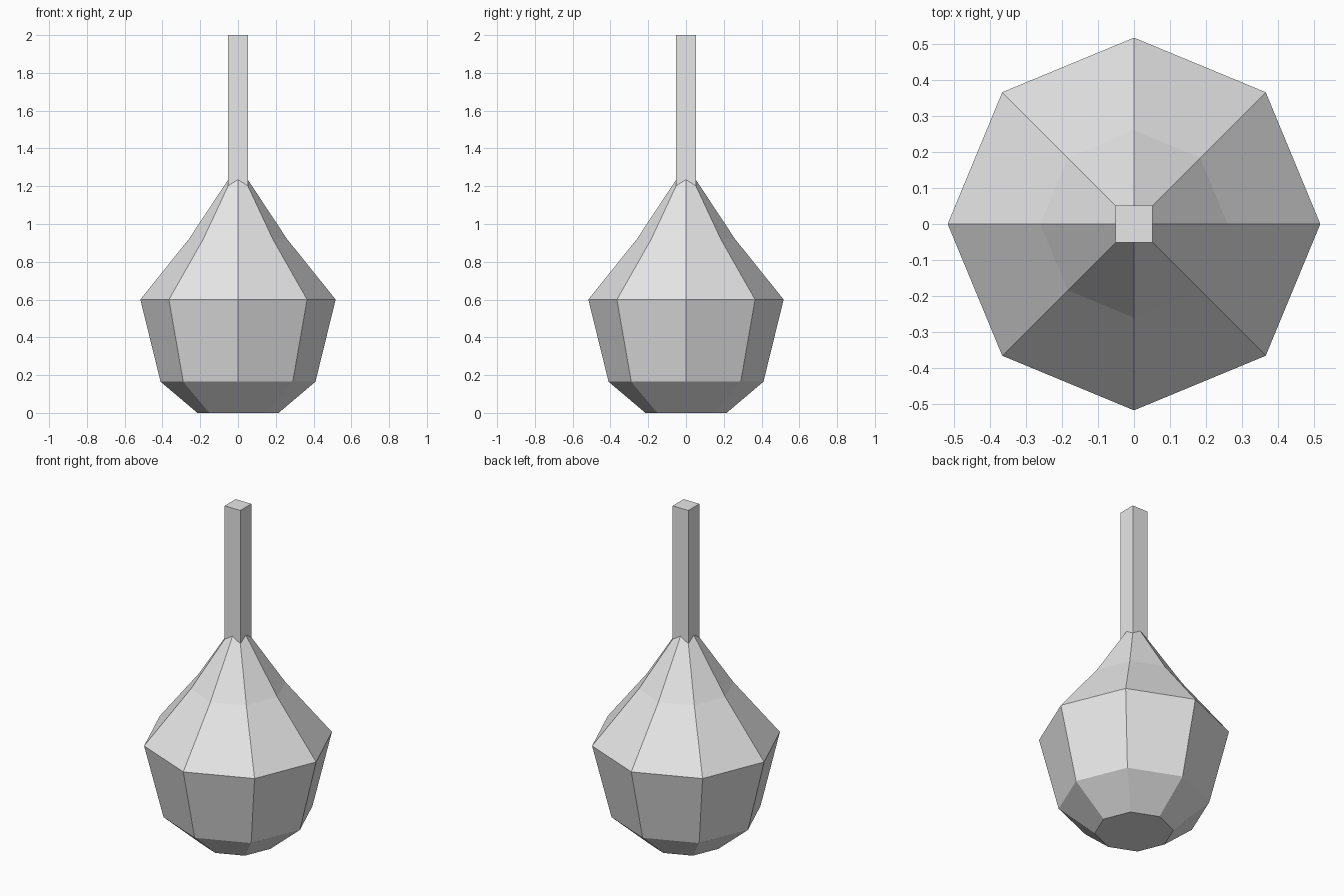
import bpy, bmesh, math

if "Cube" in bpy.data.objects:
    bpy.data.objects.remove(bpy.data.objects["Cube"])

grey = bpy.data.materials.new("plain grey")
grey.diffuse_color = (0.8, 0.8, 0.8, 1)
grey.use_nodes = True
grey.node_tree.nodes["Principled BSDF"].inputs["Base Color"].default_value = grey.diffuse_color


def loft(name, profile, sides, start_angle=0.0):
    """Stack regular polygons given as (radius, z) and cap both ends."""
    bm = bmesh.new()
    rings = []
    for r, z in profile:
        angles = [start_angle + 2 * math.pi * i / sides for i in range(sides)]
        rings.append([bm.verts.new((r * math.cos(a), r * math.sin(a), z)) for a in angles])
    for low, high in zip(rings, rings[1:]):
        for i in range(sides):
            j = (i + 1) % sides
            bm.faces.new((low[i], low[j], high[j], high[i]))
    bm.faces.new(rings[0][::-1])
    bm.faces.new(rings[-1])
    mesh = bpy.data.meshes.new(name)
    bm.to_mesh(mesh)
    bm.free()
    mesh.materials.append(grey)
    obj = bpy.data.objects.new(name, mesh)
    bpy.context.collection.objects.link(obj)
    return obj


# Eight-sided bulb tapering into the stem
loft("bulb", [(0.215, 0), (0.41, 0.165), (0.517, 0.6), (0.26, 0.92), (0.04, 1.253)], 8)

# Square stem, its base hidden inside the bulb
loft("stem", [(0.052 * math.sqrt(2), 1.15), (0.052 * math.sqrt(2), 2.0)], 4, math.pi / 4)
